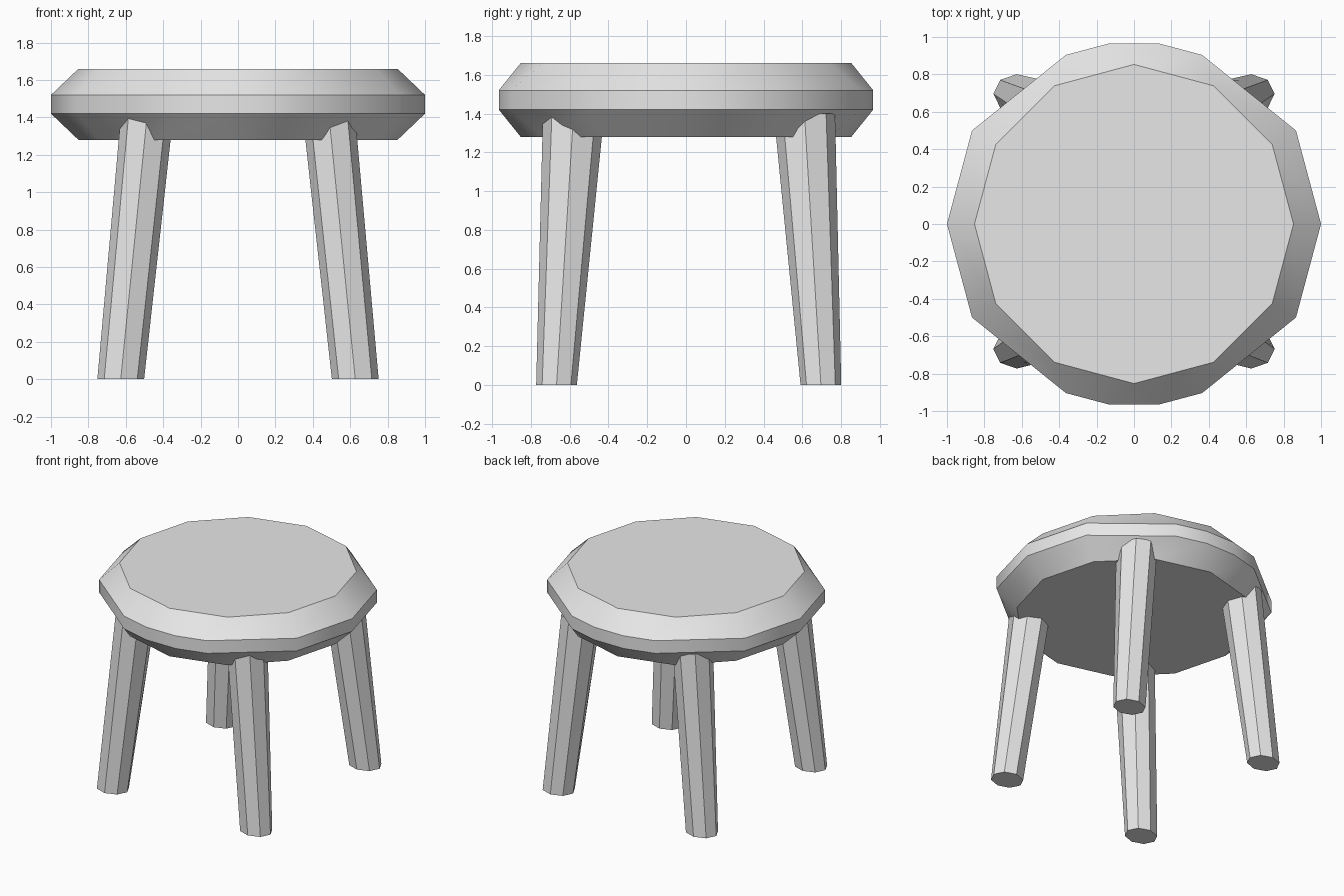
import bpy
import bmesh
from math import cos, sin, pi, radians

cube = bpy.data.objects.get("Cube")
if cube:
    bpy.data.objects.remove(cube, do_unlink=True)

grey = bpy.data.materials.new("plain grey")
grey.use_nodes = True
colour = (0.8, 0.8, 0.8, 1)
grey.diffuse_color = colour
grey.node_tree.nodes["Principled BSDF"].inputs["Base Color"].default_value = colour


def finish(bm, name):
    bmesh.ops.recalc_face_normals(bm, faces=bm.faces)
    mesh = bpy.data.meshes.new(name)
    bm.to_mesh(mesh)
    bm.free()
    mesh.materials.append(grey)
    obj = bpy.data.objects.new(name, mesh)
    bpy.context.collection.objects.link(obj)
    return obj


def add_ring(bm, points, z):
    return [bm.verts.new((x, y, z)) for x, y in points]


def bridge(bm, low, high):
    """Join matching rings; repeated vertices collapse to triangles."""
    n = len(low)
    for i in range(n):
        j = (i + 1) % n
        corners = list(dict.fromkeys((low[i], low[j], high[j], high[i])))
        bm.faces.new(corners)


# Seat: twelve-sided flat faces, and a rim with flattened front and back
quarter = [(1, 0), (0.866, 0.5), (0.364, 0.904), (0.13, 0.966)]
half = quarter + [(-x, y) for x, y in reversed(quarter)]
rim = half + [(-x, -y) for x, y in half[1:-1]]
inner = [(0.853 * cos(i * pi / 6), 0.853 * sin(i * pi / 6)) for i in range(12)]

bm = bmesh.new()
bottom = add_ring(bm, inner, 1.28)
rim_low = add_ring(bm, rim, 1.42)
rim_high = add_ring(bm, rim, 1.52)
top = add_ring(bm, inner, 1.66)


def spread(ring):
    """Repeat the front and back vertices so the ring matches the rim."""
    return ring[:4] + ring[3:10] + ring[9:]


bridge(bm, spread(bottom), rim_low)
bridge(bm, rim_low, rim_high)
bridge(bm, rim_high, spread(top))
bm.faces.new(bottom)
bm.faces.new(top)
# Smooth around the seat, crisp between its bands
for face in bm.faces:
    face.smooth = True
for edge in bm.edges:
    a, b = edge.verts
    edge.smooth = abs(a.co.z - b.co.z) > 0.001
finish(bm, "seat")


# Legs: splayed octagonal posts, thicker towards the seat
def octagon(cx, cy, rx, ry):
    return [(cx + rx * cos(radians(a)), cy + ry * sin(radians(a)))
            for a in range(0, 360, 45)]


def make_leg(name, side, foot_y, top_y):
    bm = bmesh.new()
    foot = add_ring(bm, octagon(side * 0.627, foot_y, 0.125, 0.105), 0)
    head = add_ring(bm, octagon(side * 0.487, top_y, 0.14, 0.158), 1.4)
    bridge(bm, foot, head)
    bm.faces.new(foot)
    bm.faces.new(head)
    finish(bm, name)


for side, label in ((1, "left"), (-1, "right")):
    make_leg("front_leg_" + label, side, -0.668, -0.58)
    make_leg("back_leg_" + label, side, 0.696, 0.611)
